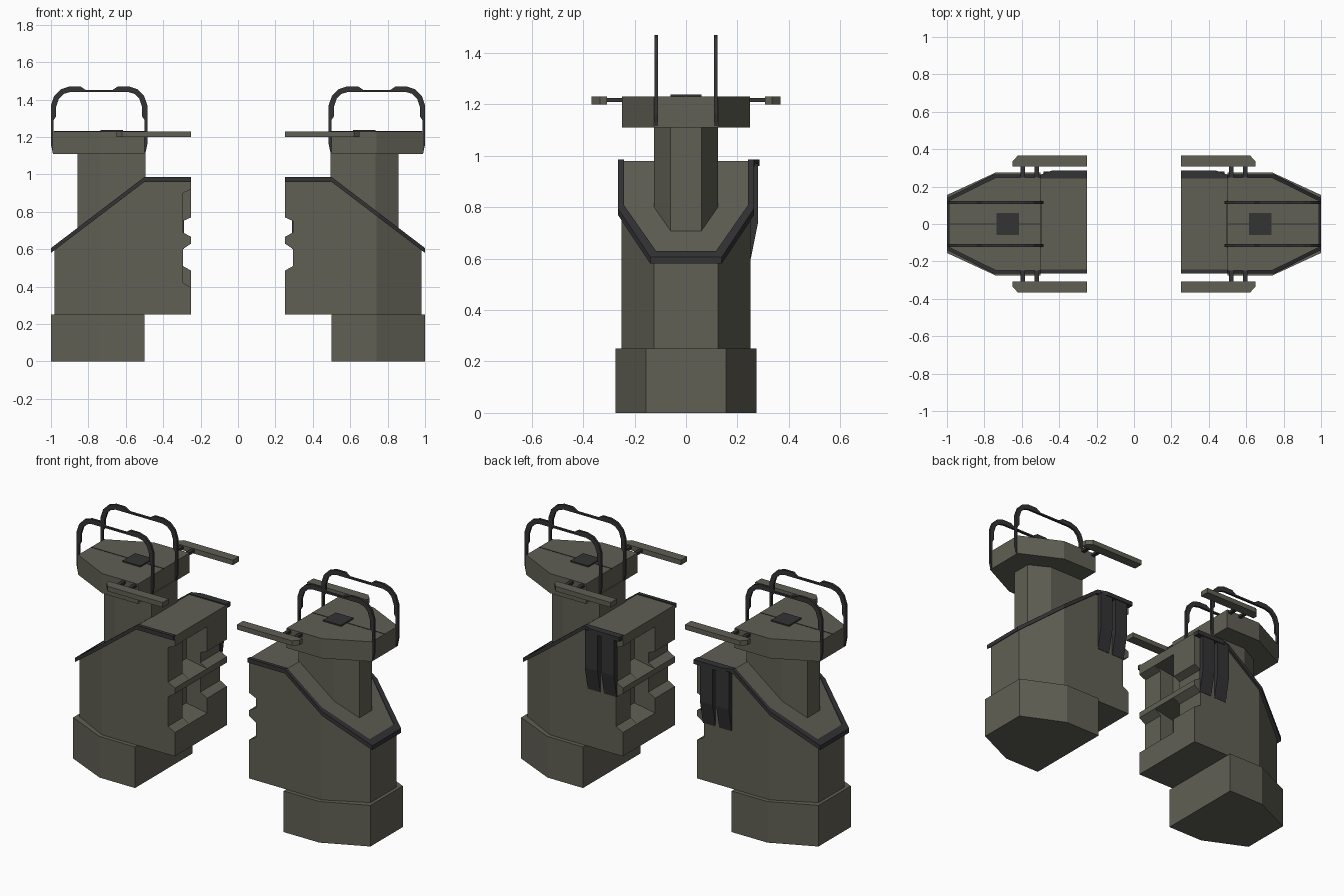
import bpy, bmesh

if "Cube" in bpy.data.objects:
    bpy.data.objects.remove(bpy.data.objects["Cube"])

def material(name, rgb):
    m = bpy.data.materials.new(name)
    m.diffuse_color = (*rgb, 1)
    m.use_nodes = True
    m.node_tree.nodes["Principled BSDF"].inputs["Base Color"].default_value = m.diffuse_color
    return m

OLIVE = material("olive_grey", (0.118, 0.116, 0.090))
DARK = material("dark_grey", (0.033, 0.033, 0.036))

def finish(name, bm, mat):
    bmesh.ops.recalc_face_normals(bm, faces=bm.faces)
    me = bpy.data.meshes.new(name)
    bm.to_mesh(me)
    bm.free()
    me.materials.append(mat)
    ob = bpy.data.objects.new(name, me)
    bpy.context.collection.objects.link(ob)
    return ob

def loft(name, rings, mat, cap=True):
    """Join equal rings of points with quads."""
    bm = bmesh.new()
    vs = [[bm.verts.new(p) for p in r] for r in rings]
    n = len(rings[0])
    for a, b in zip(vs, vs[1:]):
        for i in range(n):
            j = (i + 1) % n
            bm.faces.new((a[i], a[j], b[j], b[i]))
    if cap:
        bm.faces.new(vs[0])
        bm.faces.new(vs[-1])
    return finish(name, bm, mat)

def prism(name, profile, lo, hi, axis, s, mat):
    """Extrude a 2D profile along an axis; s mirrors x."""
    def put(p, d):
        q = list(p)
        q.insert(axis, d)
        return (s * q[0], q[1], q[2])
    return loft(name, [[put(p, d) for p in profile] for d in (lo, hi)], mat)

def box(name, x, y, z, s, mat):
    return prism(name, [(x[0], y[0]), (x[1], y[0]), (x[1], y[1]), (x[0], y[1])], z[0], z[1], 2, s, mat)

def roof(x):
    return 0.98 - max(0, x - 0.5) * 0.76

def hull(name, stations, bottom, top, s, mat):
    """Loft rectangles through (x, half width) stations."""
    rings = []
    for x, w in stations:
        b = bottom(x) if callable(bottom) else bottom
        t = top(x) if callable(top) else top
        rings.append([(s * x, -w, b), (s * x, w, b), (s * x, w, t), (s * x, -w, t)])
    return loft(name, rings, mat)

def jaw(depth, low, high):
    """Inner-end profile with two notches and a tooth between."""
    d = 0.25 + depth
    return [(0.42, 0.25), (0.25, 0.25), (0.25, low - 0.025), (d, low), (d, 0.60), (0.25, 0.63),
            (0.25, 0.665), (d, 0.69), (d, high), (0.25, high + 0.02), (0.25, 0.98), (0.42, 0.98)]

# Half outlines of the roll hoop, measured from its middle
HOOP_OUT = [(0.07, 1.45), (0.1, 1.47), (0.16, 1.47), (0.205, 1.455), (0.24, 1.42), (0.2575, 1.37),
            (0.2575, 1.16), (0.248, 1.115)]
HOOP_IN = [(0.243, 1.115), (0.243, 1.29), (0.23, 1.31), (0.23, 1.36), (0.215, 1.405), (0.19, 1.43),
           (0.155, 1.44)]

for s, side in ((-1, "left"), (1, "right")):
    def nm(part):
        return side + "_" + part

    # Foot, tower body, neck and head
    hull(nm("foot"), [(0.5, 0.275), (0.74, 0.275), (1.0, 0.155)], 0, 0.25, s, OLIVE)
    hull(nm("tower_body"), [(0.42, 0.25), (0.5, 0.25), (0.74, 0.25), (0.98, 0.125)], 0.25, roof, s, OLIVE)
    hull(nm("neck"), [(0.495, 0.125), (0.735, 0.125), (0.858, 0.06)],
         lambda x: roof(x) - 0.02, 1.12, s, OLIVE)
    hull(nm("head"), [(0.5, 0.248), (0.74, 0.248), (0.988, 0.125)], 1.11, 1.23, s, OLIVE)

    # Interlocking inner end: the two towers are turned against each other
    f = -s
    for part, y0, y1, prof in (("jaw_open", -0.25, -0.11, jaw(0.045, 0.42, 0.90)),
                               ("jaw_pocket", -0.11, 0.06, jaw(0.14, 0.42, 0.90)),
                               ("jaw_closed", 0.06, 0.25, jaw(0.045, 0.51, 0.75))):
        prism(nm(part), prof, f * y0, f * y1, 1, s, OLIVE)

    # Dark trim swept round the roof edge
    path = [(0.25, 0.25, 0), (0.5, 0.25, 0), (0.74, 0.25, 0.012), (0.98, 0.125, 0.02)]
    path = path + [(x, -y, e) for x, y, e in reversed(path)]
    rings = []
    for x, y, e in path:
        k = 1 if y > 0 else -1
        xo, yo, xi, yi = x + e, y + k * 0.014, x - e * 0.6, y - k * 0.008
        rings.append([(s * xo, yo, roof(xo) - 0.02), (s * xo, yo, roof(xo) + 0.006),
                      (s * xi, yi, roof(xi) + 0.006), (s * xi, yi, roof(xi) - 0.02)])
    loft(nm("roof_trim"), rings, DARK)

    # Rear hanging fins under a short rail
    prism(nm("fin_rail"), [(0.25, 0.25), (0.5, 0.25), (0.5, 0.264), (0.44, 0.285), (0.25, 0.285)],
          0.96, 0.986, 2, s, DARK)
    for i, x in enumerate((0.29, 0.40)):
        prism(nm("fin_%d" % i), [(0.245, 0.97), (0.28, 0.97), (0.28, 0.74), (0.252, 0.6), (0.245, 0.6)],
              x, x + 0.085, 0, s, DARK)

    # Hatch and centre seam on the head
    box(nm("hatch"), (0.615, 0.735), (-0.06, 0.06), (1.229, 1.238), s, DARK)
    box(nm("head_seam"), (0.5, 0.985), (-0.004, 0.004), (1.228, 1.2315), s, DARK)

    for k, end in ((-1, "front"), (1, "back")):
        # Roll hoop
        half = HOOP_OUT + HOOP_IN
        c = 0.7425
        prof = ([(c - x, z) for x, z in reversed(HOOP_OUT)] + [(c + x, z) for x, z in half]
                + [(c - x, z) for x, z in reversed(HOOP_IN)])
        prism(nm(end + "_hoop"), prof, k * 0.108, k * 0.122, 1, s, DARK)
        # Side arm with its two rods
        prism(nm(end + "_arm"), [(0.25, k * 0.308), (0.65, k * 0.308), (0.65, k * 0.335), (0.62, k * 0.367),
                                 (0.25, k * 0.367)], 1.2, 1.23, 2, s, OLIVE)
        for i, x in enumerate((0.52, 0.595)):
            box(nm(end + "_rod_%d" % i), (x - 0.011, x + 0.011), (k * 0.24, k * 0.31), (1.208, 1.224), s, DARK)
